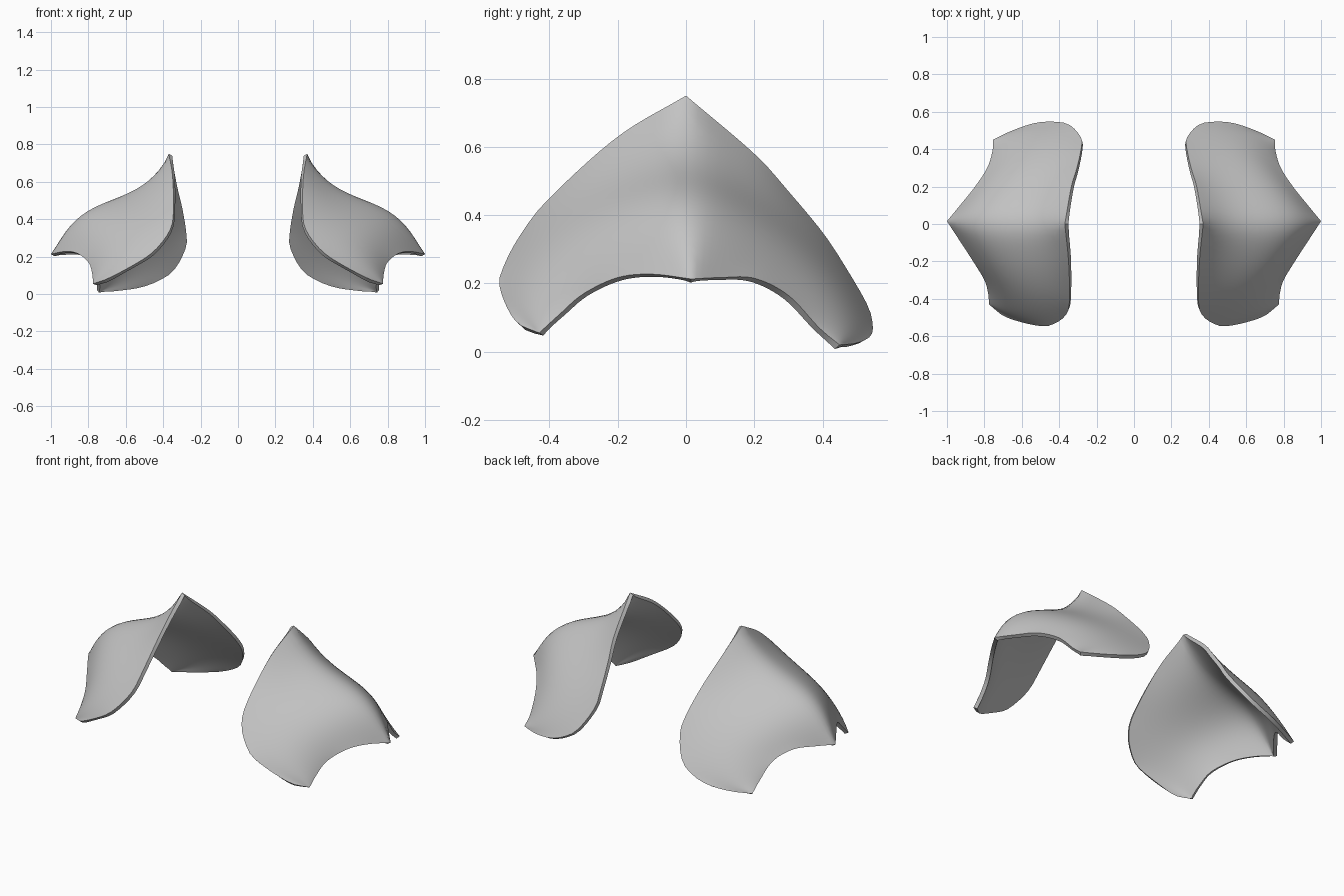
import bpy
import bmesh
import math
from mathutils import Vector

cube = bpy.data.objects.get("Cube")
if cube:
    bpy.data.objects.remove(cube, do_unlink=True)

steel = bpy.data.materials.new("plain_grey")
steel.use_nodes = True
GREY = (0.55, 0.55, 0.55, 1)
steel.diffuse_color = GREY
steel.node_tree.nodes["Principled BSDF"].inputs["Base Color"].default_value = GREY

HALF = 28    # steps from a lower corner to the ridge
ACROSS = 20  # steps from the neck rim to the arm rim

# Rim curves of the left plate
apex = (.37, 0, .75)
tip = (1, .015, .213)
front_corner = (.775, -.43, .055)
back_corner = (.755, .45, .02)
neck_front = [front_corner, (.68, -.5, .09), (.5, -.546, .19), (.42, -.53, .26),
              (.36, -.48, .35), (.345, -.4, .45), (.35, -.2, .63), apex]
neck_back = [apex, (.335, .2, .58), (.305, .3, .47), (.283, .4, .35), (.282, .46, .26),
             (.345, .53, .14), (.43, .547, .08), (.53, .54, .045), (.65, .5, .025), back_corner]
arm_front = [front_corner, (.78, -.37, .11), (.8, -.3, .17), (.86, -.2, .217),
             (.925, -.1, .227), tip]
arm_back = [tip, (.93, .1, .217), (.85, .2, .215), (.785, .3, .165),
            (.757, .39, .07), back_corner]


def resample(points, count):
    """Smooth curve through the points, cut into equal lengths."""
    p = [Vector(q) for q in points]
    p = [2 * p[0] - p[1]] + p + [2 * p[-1] - p[-2]]
    dense = []
    for a, b, c, d in zip(p, p[1:], p[2:], p[3:]):
        for k in range(20):
            s = k / 20
            dense.append(b + (c - a) * s / 2 + (a - b * 2.5 + c * 2 - d / 2) * s * s
                         + ((b - c) * 1.5 + (d - a) / 2) * s ** 3)
    dense.append(p[-2])
    length = [0]
    for a, b in zip(dense, dense[1:]):
        length.append(length[-1] + (b - a).length)
    result, j = [], 0
    for i in range(count + 1):
        target = length[-1] * i / count
        while j < len(dense) - 2 and length[j + 1] < target:
            j += 1
        s = (target - length[j]) / (length[j + 1] - length[j])
        result.append(dense[j].lerp(dense[j + 1], s))
    return result


def plate_rows():
    neck = resample(neck_front, HALF) + resample(neck_back, HALF)[1:]
    arm = resample(arm_front, HALF) + resample(arm_back, HALF)[1:]
    rows = []
    for i, (a, b) in enumerate(zip(neck, arm)):
        # Flared collar near the ridge, plain bulge toward the corners
        ridge = math.exp(-((i - HALF) / (HALF * .35)) ** 2)
        outward = ((a + b) / 2 - Vector((.3, 0, 0))).normalized()
        row = []
        for k in range(ACROSS + 1):
            u = k / ACROSS
            bulge = .09 * math.sin(math.pi * u)
            flare = .055 * math.sin(math.pi * u) - .05 * math.sin(2 * math.pi * u)
            offset = (b - a).length * (bulge * (1 - ridge) + flare * ridge)
            row.append(a.lerp(b, u) + outward * offset)
        rows.append(row)
    # Soften the ridge away from the rims
    for _ in range(10):
        old = [list(r) for r in rows]
        for i in range(1, 2 * HALF):
            for k in range(1, ACROSS):
                u = k / ACROSS
                middle = (old[i - 1][k] + old[i + 1][k]) / 2
                rows[i][k] = old[i][k].lerp(middle, 2.4 * u * (1 - u))
    return rows


def build_plate(name, side, rows):
    bm = bmesh.new()
    grid = [[bm.verts.new((v.x * side, v.y, v.z)) for v in r] for r in rows]
    for r, s in zip(grid, grid[1:]):
        for k in range(ACROSS):
            quad = [r[k], r[k + 1], s[k + 1], s[k]]
            bm.faces.new(quad if side > 0 else quad[::-1])
    bmesh.ops.remove_doubles(bm, verts=bm.verts, dist=.0005)
    mesh = bpy.data.meshes.new(name)
    bm.to_mesh(mesh)
    bm.free()
    mesh.materials.append(steel)
    plate = bpy.data.objects.new(name, mesh)
    bpy.context.collection.objects.link(plate)
    bpy.ops.object.select_all(action='DESELECT')
    plate.select_set(True)
    bpy.context.view_layer.objects.active = plate
    # Thickness toward the body
    shell = plate.modifiers.new("thickness", 'SOLIDIFY')
    shell.thickness = .022
    shell.offset = -1
    bpy.ops.object.modifier_apply(modifier=shell.name)
    bpy.ops.object.shade_smooth_by_angle(angle=math.radians(45))


shape = plate_rows()
build_plate("left_shoulder_plate", 1, shape)
build_plate("right_shoulder_plate", -1, shape)
